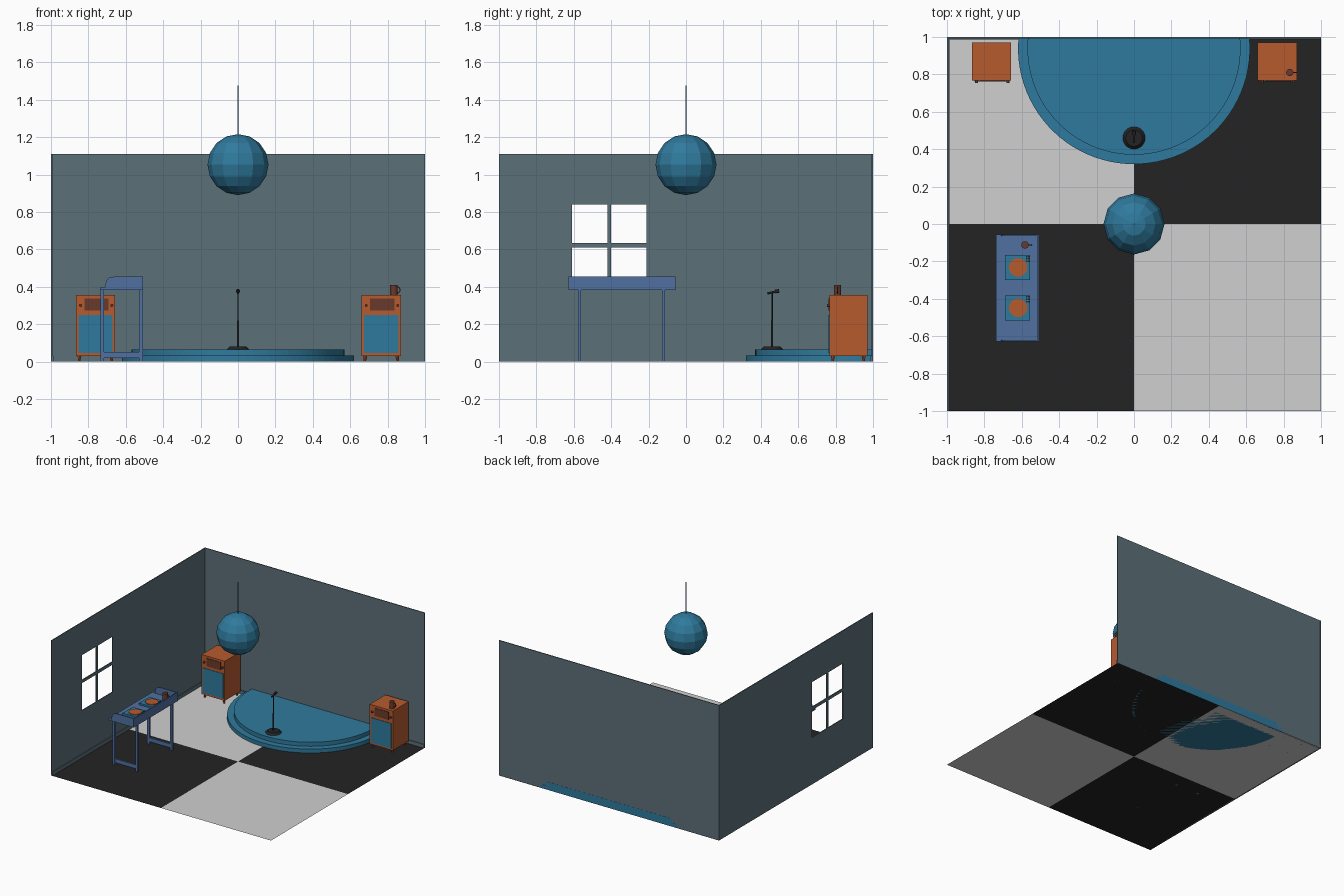
import bpy, bmesh, math
from mathutils import Vector

if "Cube" in bpy.data.objects:
    bpy.data.objects.remove(bpy.data.objects["Cube"])


def material(name, rgb):
    m = bpy.data.materials.new(name)
    lin = [(c / 255 / 12.92) if c < 11 else ((c / 255 + 0.055) / 1.055) ** 2.4 for c in rgb]
    m.diffuse_color = (*lin, 1)
    m.use_nodes = True
    m.node_tree.nodes["Principled BSDF"].inputs["Base Color"].default_value = m.diffuse_color
    return m


WALL = material("slate_wall", (92, 112, 120))
LIGHT = material("pale_floor", (208, 208, 208))
BLACK = material("black", (35, 35, 35))
BLUE = material("teal_blue", (47, 122, 157))
ORANGE = material("burnt_orange", (183, 91, 47))
BROWN = material("dark_brown", (105, 58, 44))
STEEL = material("steel_blue", (80, 112, 160))


def finish(bm, name, *mats, smooth=False):
    bmesh.ops.recalc_face_normals(bm, faces=bm.faces)
    me = bpy.data.meshes.new(name)
    bm.to_mesh(me)
    bm.free()
    for m in mats:
        me.materials.append(m)
    ob = bpy.data.objects.new(name, me)
    bpy.context.collection.objects.link(ob)
    if smooth:
        bpy.context.view_layer.objects.active = ob
        ob.select_set(True)
        bpy.ops.object.shade_smooth_by_angle(angle=math.radians(35))
        ob.select_set(False)
    return ob


def box(name, x, y, z, mat):
    """Box from (min, max) pairs."""
    bm = bmesh.new()
    bmesh.ops.create_cube(bm, size=1)
    for v in bm.verts:
        v.co = [(a + b) / 2 + c * (b - a) for (a, b), c in zip((x, y, z), v.co)]
    return finish(bm, name, mat)


def rod(name, p, q, r, mat, r2=None, sides=12):
    """Cylinder or cone between two points."""
    p, q = Vector(p), Vector(q)
    bm = bmesh.new()
    bmesh.ops.create_cone(bm, cap_ends=True, segments=sides, radius1=r,
                          radius2=r if r2 is None else r2, depth=(q - p).length)
    bm.transform((q - p).to_track_quat('Z', 'Y').to_matrix().to_4x4())
    bmesh.ops.translate(bm, verts=bm.verts, vec=(p + q) / 2)
    return finish(bm, name, mat, smooth=sides > 12)


def prism(name, pts, vec, mat):
    """Extrude a closed outline along a vector."""
    bm = bmesh.new()
    face = bm.faces.new([bm.verts.new(p) for p in pts])
    ext = bmesh.ops.extrude_face_region(bm, geom=[face], use_keep_orig=True)
    bmesh.ops.translate(bm, verts=[v for v in ext["geom"] if isinstance(v, bmesh.types.BMVert)], vec=vec)
    return finish(bm, name, mat)


def mug(name, x, y, z):
    rod(name, (x, y, z), (x, y, z + 0.055), 0.02, BROWN)
    bm = bmesh.new()
    n = 8
    rings = []
    for i in range(n + 1):      # half-ring handle
        a = -math.pi / 2 + math.pi * i / n
        c, s = math.cos(a), math.sin(a)
        rings.append([bm.verts.new((x + 0.018 + (0.016 + dr) * c, y + dy, z + 0.028 + (0.016 + dr) * s))
                      for dr, dy in ((-.003, -.003), (.003, -.003), (.003, .003), (-.003, .003))])
    for a, b in zip(rings, rings[1:]):
        for k in range(4):
            bm.faces.new((a[k], a[(k + 1) % 4], b[(k + 1) % 4], b[k]))
    finish(bm, name + "_handle", BROWN)


# Checkered floor
bm = bmesh.new()
bmesh.ops.create_grid(bm, x_segments=2, y_segments=2, size=1)
for f in bm.faces:
    c = f.calc_center_median()
    f.material_index = 1 if c.x * c.y > 0 and c.x < 0 or c.x * c.y > 0 and c.y > 0 else 0
finish(bm, "floor", LIGHT, BLACK)
for f in bpy.data.objects["floor"].data.polygons:
    f.material_index = 0 if f.center.x * f.center.y < 0 and f.center.x < 0 or \
        (f.center.x > 0 and f.center.y < 0) else 1
    # quadrants: back left and front right are pale

# Back wall and baseboards
box("back_wall", (-1, 1), (0.992, 0.999), (0, 1.11), WALL)
box("back_baseboard", (-1, 1), (0.986, 0.992), (0, 0.03), WALL)
box("left_baseboard", (-0.993, -0.987), (-1, 1), (0, 0.03), WALL)

# Left wall with four window panes left open
ys = [-1, -0.61, -0.42, -0.40, -0.21, 1]
zs = [0, 0.385, 0.61, 0.635, 0.84, 1.11]
bm = bmesh.new()
grid = [[bm.verts.new((-1, y, z)) for z in zs] for y in ys]
for i in range(5):
    for j in range(5):
        if not (i in (1, 3) and j in (1, 3)):
            bm.faces.new((grid[i][j], grid[i + 1][j], grid[i + 1][j + 1], grid[i][j + 1]))
ext = bmesh.ops.extrude_face_region(bm, geom=bm.faces[:], use_keep_orig=True)
bmesh.ops.translate(bm, verts=[v for v in ext["geom"] if isinstance(v, bmesh.types.BMVert)], vec=(0.007, 0, 0))
finish(bm, "left_wall", WALL)

# Two-step round stage, cut by the back wall
for name, r, z0, z1 in (("stage_lower", 0.62, 0.0, 0.032), ("stage_upper", 0.57, 0.032, 0.065)):
    a0 = math.asin(0.06 / r)
    pts = [(r * math.cos(a), 0.94 + r * math.sin(a), z0)
           for a in (a0 - (math.pi + 2 * a0) * i / 48 for i in range(49))]
    prism(name, pts, (0, 0, z1 - z0), BLUE)

# Microphone stand
rod("mic_base", (0, 0.46, 0.065), (0, 0.46, 0.08), 0.06, BLACK, 0.045, 20)
rod("mic_pole_lower", (0, 0.46, 0.075), (0, 0.46, 0.22), 0.006, BLACK)
rod("mic_pole_upper", (0, 0.46, 0.22), (0, 0.46, 0.37), 0.004, BLACK)
rod("mic_body", (0, 0.435, 0.364), (0, 0.478, 0.374), 0.006, BLACK)
rod("mic_head", (0, 0.476, 0.374), (0, 0.498, 0.378), 0.010, BLACK)

# Faceted ball lamp on a cord
bm = bmesh.new()
bmesh.ops.create_uvsphere(bm, u_segments=12, v_segments=8, radius=0.163)
bmesh.ops.translate(bm, verts=bm.verts, vec=(0, 0, 1.053))
finish(bm, "ball_lamp", BLUE)
rod("lamp_cord", (0, 0, 1.2), (0, 0, 1.475), 0.003, STEEL, sides=8)

# Pair of cabinet speakers
for side, cx in (("left", -0.762), ("right", 0.766)):
    box(side + "_speaker", (cx - 0.105, cx + 0.105), (0.766, 0.97), (0.03, 0.355), ORANGE)
    box(side + "_speaker_grille", (cx - 0.092, cx + 0.092), (0.762, 0.768), (0.045, 0.25), BLUE)
    box(side + "_speaker_dial", (cx - 0.06, cx + 0.07), (0.762, 0.768), (0.273, 0.338), BROWN)
    for dx in (-0.08, 0.088):
        rod(side + "_speaker_knob", (cx + dx, 0.768, 0.30), (cx + dx, 0.755, 0.30), 0.008, BROWN)
    for dx in (-0.085, 0.085):
        for y in (0.785, 0.95):
            rod(side + "_speaker_foot", (cx + dx * 1.04, y, 0), (cx + dx, y, 0.032), 0.006, ORANGE, 0.01, 8)
mug("speaker_mug", 0.833, 0.81, 0.355)

# Music desk: top, front panel and rounded side panels
box("desk_top", (-0.738, -0.508), (-0.628, -0.055), (0.383, 0.396), STEEL)
box("desk_front_panel", (-0.517, -0.508), (-0.628, -0.055), (0.396, 0.455), STEEL)
profile = [(-0.517, 0.396), (-0.517, 0.455), (-0.655, 0.455), (-0.685, 0.451),
           (-0.703, 0.436), (-0.71, 0.41), (-0.71, 0.396)]
for y in (-0.628, -0.064):
    prism("desk_side_panel", [(x, y, z) for x, z in profile], (0, 0.009, 0), STEEL)

# Desk leg frames
for y in (-0.57, -0.12):
    for x in (-0.726, -0.519):
        box("desk_leg", (x - 0.01, x + 0.01), (y - 0.008, y + 0.008), (0, 0.384), STEEL)
    box("desk_foot_bar", (-0.716, -0.529), (y - 0.007, y + 0.007), (0.02, 0.052), STEEL)

# Record players and their buttons
for y in (-0.232, -0.448):
    box("record_player", (-0.689, -0.555), (y - 0.067, y + 0.067), (0.396, 0.41), BLUE)
    rod("record", (-0.62, y, 0.41), (-0.62, y, 0.416), 0.05, ORANGE, sides=14)
    for i in range(2):
        for j in range(3):
            bx, by = -0.574 + 0.012 * i, y + 0.058 - 0.013 * j
            box("player_button", (bx - 0.004, bx + 0.004), (by - 0.004, by + 0.004), (0.41, 0.414), BLACK)
mug("desk_mug", -0.583, -0.112, 0.396)
